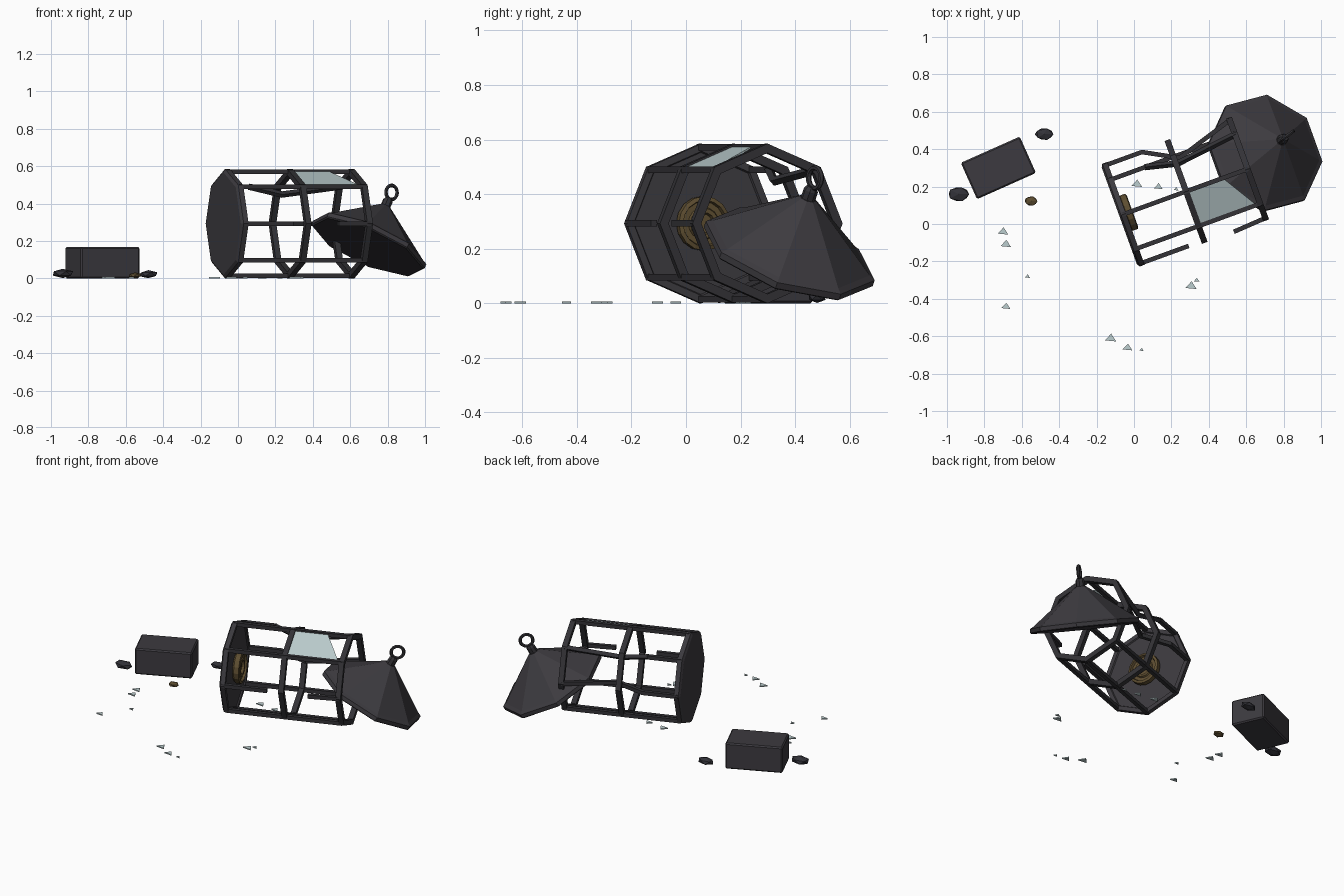
import bpy, bmesh, random
from math import radians, cos, sin, pi
from mathutils import Matrix, Vector

random.seed(4)
cube = bpy.data.objects.get("Cube")
if cube:
    bpy.data.objects.remove(cube)


def material(name, rgb):
    m = bpy.data.materials.new(name)
    m.use_nodes = True
    m.diffuse_color = (*rgb, 1)
    m.node_tree.nodes["Principled BSDF"].inputs["Base Color"].default_value = (*rgb, 1)
    return m


IRON = material("iron", (0.046, 0.043, 0.05))
DARK = material("dark iron", (0.033, 0.032, 0.037))
STONE = material("stone", (0.045, 0.042, 0.05))
PEBBLE = material("pebble grey", (0.032, 0.032, 0.04))
BRASS = material("aged brass", (0.11, 0.075, 0.03))
GLASS = material("pale glass", (0.5, 0.61, 0.62))


def finish(name, bm, mat, matrix=Matrix()):
    bmesh.ops.recalc_face_normals(bm, faces=bm.faces)
    me = bpy.data.meshes.new(name)
    bm.to_mesh(me)
    bm.free()
    me.materials.append(mat)
    ob = bpy.data.objects.new(name, me)
    ob.matrix_world = matrix
    bpy.context.collection.objects.link(ob)
    return ob


def lathe(name, profile, sides, mat, matrix, turn=0, closed=False):
    """Revolve (radius, height) points about z with a given number of sides."""
    bm = bmesh.new()
    rows = []
    for r, z in profile:
        if r == 0:
            rows.append([bm.verts.new((0, 0, z))] * sides)
        else:
            angles = [turn + 2 * pi * i / sides for i in range(sides)]
            rows.append([bm.verts.new((r * cos(t), r * sin(t), z)) for t in angles])
    pairs = list(zip(rows, rows[1:])) + ([(rows[-1], rows[0])] if closed else [])
    for a, b in pairs:
        for i in range(sides):
            j = (i + 1) % sides
            bm.faces.new(list(dict.fromkeys((a[i], a[j], b[j], b[i]))))
    return finish(name, bm, mat, matrix)


def bars(name, points, width, mat, matrix):
    """Square bars following a chain of points."""
    bm = bmesh.new()
    for p, q in zip(points, points[1:]):
        d = q - p
        m = Matrix.Translation((p + q) / 2) @ d.to_track_quat("Z", "Y").to_matrix().to_4x4()
        m = m @ Matrix.Diagonal((width, width, d.length + width * 0.3, 1))
        bmesh.ops.create_cube(bm, size=1, matrix=m)
    return finish(name, bm, mat, matrix)


def plate(name, points, depth, mat, matrix=Matrix()):
    """Thin flat piece extruded along its depth vector."""
    bm = bmesh.new()
    f = bm.faces.new([bm.verts.new(p) for p in points])
    new = bmesh.ops.extrude_face_region(bm, geom=[f])["geom"]
    bmesh.ops.translate(bm, vec=depth, verts=[v for v in new if isinstance(v, bmesh.types.BMVert)])
    return finish(name, bm, mat, matrix)


# Fallen lantern cage: local z runs along the lantern, local -x points up
LANTERN = (Matrix.Translation((-0.06, 0.051, 0.2925))
           @ Matrix.Rotation(radians(20), 4, "Z") @ Matrix.Rotation(radians(90), 4, "Y"))
R, MID, TOP = 0.2925, 0.36, 0.71


def rim(angle, along, r=R - 0.014):
    t = radians(angle)
    return Vector((r * cos(t), r * sin(t), along))


lathe("base_plate", [(0, -0.02), (0.275, -0.02), (R, -0.01), (R, 0.018), (0.265, 0.018),
                     (0.26, 0.01), (0, 0.01)], 8, IRON, LANTERN)
for name, a in (("middle_ring", MID), ("top_ring", TOP)):
    lathe(name, [(R, a - 0.016), (R, a + 0.016), (R - 0.034, a + 0.016), (R - 0.034, a - 0.016)],
          8, DARK, LANTERN, closed=True)

# Posts: straight ones, two dented ones and one snapped in two
for i, angle in enumerate((0, 45, 180, 225, 315)):
    bars(f"post_{i + 1}", [rim(angle, 0), rim(angle, TOP)], 0.024, DARK, LANTERN)
bars("dented_side_post", [rim(90, 0), rim(90, 0.21), rim(90, 0.39, 0.18), rim(90, TOP)],
     0.024, DARK, LANTERN)
bars("dented_upper_post", [rim(135, 0), rim(135, 0.2), rim(135, 0.37, 0.22), rim(135, TOP)],
     0.024, DARK, LANTERN)
bars("snapped_post_lower", [rim(270, 0), rim(270, 0.27)], 0.024, DARK, LANTERN)
bars("snapped_post_upper", [rim(270, 0.53, 0.29), rim(270, TOP)], 0.024, DARK, LANTERN)

# Surviving pane
plate("broken_pane", [rim(180, MID), rim(180, 0.57), rim(225, 0.69), rim(225, MID)],
      rim(202.5, 0, 0.006), GLASS, LANTERN)

# Brass candle dish
lathe("candle_dish", [(0, 0.01), (0.09, 0.01), (0.1, 0.02), (0.1, 0.05), (0.085, 0.055),
                      (0.08, 0.04), (0.06, 0.04), (0.055, 0.05), (0.04, 0.05), (0.035, 0.035),
                      (0, 0.035)], 16, BRASS, LANTERN)

# Knocked-off roof with stem and hanging ring
ROOF = (Matrix.Translation((0.693, 0.373, 0.166)) @ Matrix.Rotation(radians(38), 4, "Z")
        @ Matrix.Rotation(radians(29), 4, "Y"))
lathe("roof", [(0, 0), (0.32, 0), (0.328, 0.006), (0.328, 0.03), (0.305, 0.042), (0.03, 0.25),
               (0, 0.25)], 8, IRON, ROOF, turn=radians(2))
lathe("roof_stem", [(0, 0.23), (0.027, 0.23), (0.027, 0.285), (0.018, 0.3), (0, 0.3)],
      8, DARK, ROOF)
tube = [(0.038 + 0.01 * cos(k * pi / 3), 0.01 * sin(k * pi / 3)) for k in range(6)]
ring = lathe("hanging_ring", tube, 16, DARK,
             ROOF @ Matrix.Translation((0, 0, 0.335)) @ Matrix.Rotation(radians(90), 4, "X"),
             closed=True)

# Stone block
bm = bmesh.new()
bmesh.ops.create_cube(bm, size=1, matrix=Matrix.Diagonal((0.345, 0.213, 0.168, 1)))
bmesh.ops.bevel(bm, geom=bm.edges[:], offset=0.008, segments=1, affect="EDGES")
finish("stone_block", bm, STONE,
       Matrix.Translation((-0.725, 0.3, 0.084)) @ Matrix.Rotation(radians(24), 4, "Z"))

# Pebbles
for name, x, y, size, mat in (("pebble_left", -0.937, 0.16, (0.063, 0.043, 0.026), PEBBLE),
                              ("pebble_back", -0.48, 0.48, (0.054, 0.035, 0.022), PEBBLE),
                              ("pebble_brown", -0.55, 0.122, (0.038, 0.028, 0.016), BRASS)):
    bm = bmesh.new()
    bmesh.ops.create_icosphere(bm, subdivisions=1, radius=1)
    for v in bm.verts:
        v.co *= random.uniform(0.92, 1.05)
        v.co.z = max(-1, min(1, v.co.z))
    finish(name, bm, mat, Matrix.Translation((x, y, size[2])) @ Matrix.Diagonal((*size, 1)))

# Glass shards scattered on the ground
SHARDS = [(-0.70, -0.04, 0.028), (-0.685, -0.107, 0.028), (-0.57, -0.28, 0.014),
          (-0.685, -0.44, 0.024), (-0.125, -0.61, 0.03), (-0.035, -0.66, 0.026),
          (0.04, -0.672, 0.012), (0.305, -0.33, 0.03), (0.335, -0.3, 0.015),
          (0.015, 0.215, 0.028), (0.13, 0.2, 0.023), (0.225, 0.187, 0.013)]
for i, (x, y, s) in enumerate(SHARDS):
    corners = [(x - s, y - 0.4 * s, 0), (x + s, y - 0.6 * s, 0), (x + 0.1 * s, y + 0.8 * s, 0)]
    plate(f"glass_shard_{i + 1}", corners, Vector((0, 0, 0.007)), GLASS)
